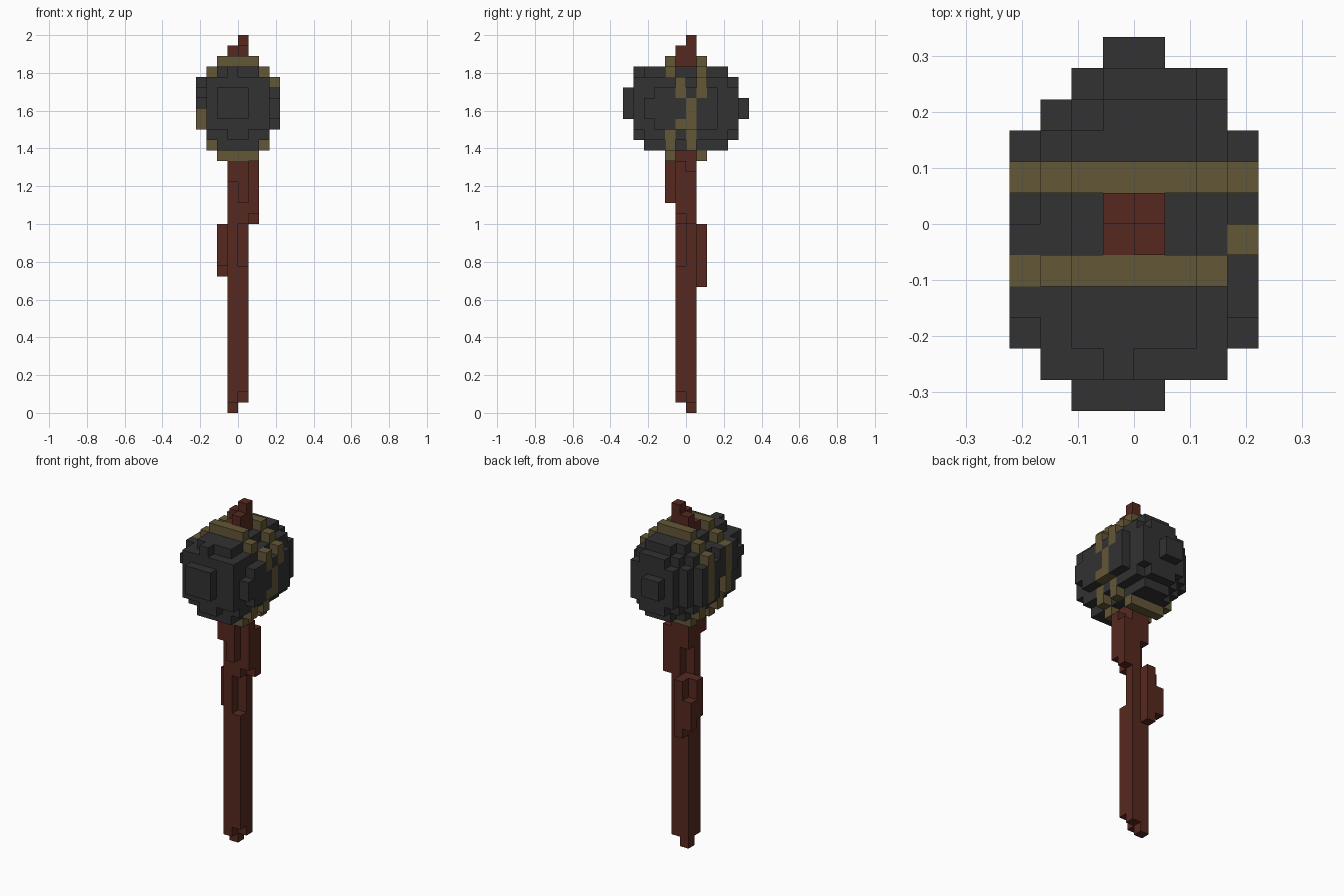
import bpy
import bmesh
from mathutils import Vector

cube = bpy.data.objects.get("Cube")
if cube:
    bpy.data.objects.remove(cube, do_unlink=True)

UNIT = 1 / 18  # edge of one block


def material(name, color):
    mat = bpy.data.materials.new(name)
    mat.use_nodes = True
    mat.diffuse_color = color
    bsdf = mat.node_tree.nodes["Principled BSDF"]
    bsdf.inputs["Base Color"].default_value = color
    bsdf.inputs["Roughness"].default_value = 0.9
    return mat


def columns(rows):
    """Blocks of upright columns given as x, y, bottom, top."""
    return {(x, y, z) for x, y, low, high in rows for z in range(low, high)}


def build(name, cells, occupied, mat):
    """Make a mesh of the exposed block faces."""
    bm = bmesh.new()
    for cell in sorted(cells):
        center = Vector(cell) + Vector((0.5, 0.5, 0.5))
        for axis in range(3):
            for sign in (-1, 1):
                normal = Vector((0, 0, 0))
                normal[axis] = sign
                beside = tuple(int(c + n) for c, n in zip(cell, normal))
                if beside in occupied:
                    continue
                u = Vector((0, 0, 0))
                u[(axis + 1) % 3] = 0.5
                v = normal.cross(u)
                mid = center + normal / 2
                corners = (mid - u - v, mid + u - v, mid + u + v, mid - u + v)
                bm.faces.new([bm.verts.new(c * UNIT) for c in corners])
    bmesh.ops.remove_doubles(bm, verts=bm.verts, dist=UNIT / 100)
    mesh = bpy.data.meshes.new(name)
    bm.to_mesh(mesh)
    bm.free()
    mesh.materials.append(mat)
    obj = bpy.data.objects.new(name, mesh)
    bpy.context.collection.objects.link(obj)


# Wooden shaft with uneven ends and two notches
shaft = columns([(-1, -1, 1, 34), (0, -1, 2, 35), (-1, 0, 0, 35), (0, 0, 1, 36)])
shaft -= columns([(0, -1, 14, 18), (-1, 0, 18, 21)])

# Knots winding around the shaft
knots = columns([
    (-1, -2, 22, 24), (0, -2, 20, 24), (1, -1, 19, 24), (1, 0, 18, 23),
    (-2, 0, 14, 18), (-2, 1, 13, 16), (-1, 1, 12, 18),
])

# Stone head: one disc per slice along y (center x, center z, radius)
slices = {
    -6: (-0.5, 29.5, 1.5), -5: (0, 29.5, 3.21),
    3: (0.5, 29, 3.85), 4: (0.5, 29, 2.7), 5: (0, 29, 1),
}
stone = set()
for y in range(-6, 6):
    cx, cz, radius = slices.get(y, (0, 29, 3.85))
    for x in range(-4, 4):
        outer = x in (-4, 3)
        if outer and y in slices:
            continue
        reach = 3.6 if outer and y == -4 else radius
        middle = 30.5 if x == -4 and y < 0 else cz  # the left front bulges upward
        for z in range(24, 34):
            if (x + 0.5 - cx) ** 2 + (z + 0.5 - middle) ** 2 <= reach ** 2:
                stone.add((x, y, z))
stone.discard((0, -5, 32))

# Binding: two rings that draw together on one side
half_width = {24: 2, 25: 3, 26: 3, 32: 3, 33: 2}
profile = {(x, z) for z in range(24, 34)
           for x in range(-half_width.get(z, 4), half_width.get(z, 4))}
ring = [(x, z) for x, z in profile
        if not {(x - 1, z), (x + 1, z), (x, z - 1), (x, z + 1)} <= profile]
front_path = {27: -1, 28: 0, 29: 0, 30: -1, 31: -1}
back_path = {z: 0 for z in range(25, 30)}
binding = set()
for x, z in ring:
    side = x >= 2
    binding.add((x, front_path.get(z, -2) if side else -2, z))
    binding.add((x, back_path.get(z, 1) if side else 1, z))

shaft |= knots
binding -= shaft
stone -= shaft | binding
everything = shaft | stone | binding

wood = material("dark red wood", (0.094, 0.022, 0.014, 1))
rock = material("dark stone", (0.032, 0.032, 0.032, 1))
cord = material("olive cord", (0.124, 0.095, 0.038, 1))
build("shaft", shaft - knots, everything, wood)
build("shaft_knots", knots, everything, wood)
build("stone_head", stone, everything, rock)
build("head_binding", binding, everything, cord)
